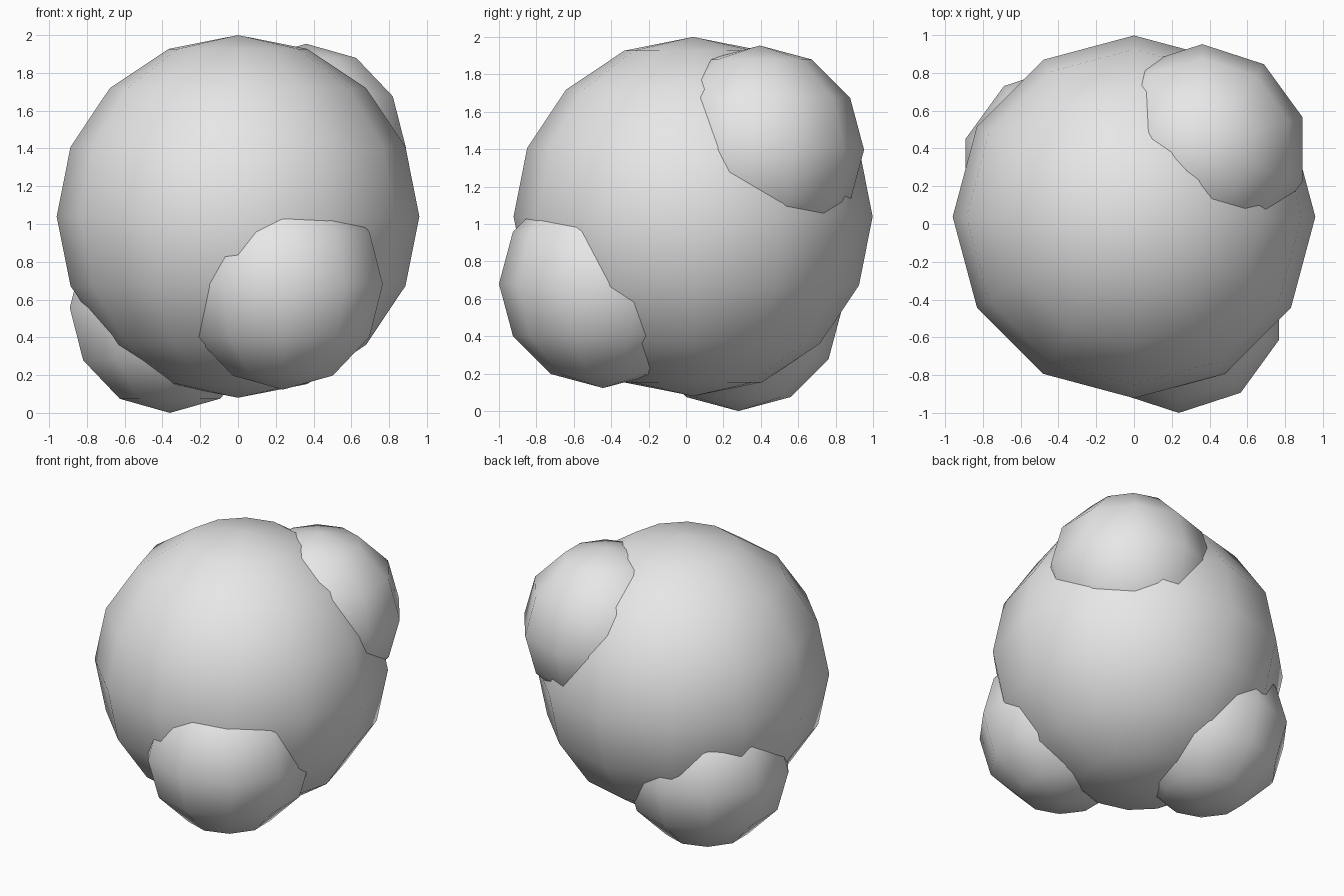
import bpy

if "Cube" in bpy.data.objects:
    bpy.data.objects.remove(bpy.data.objects["Cube"])

# One flat grey for the whole model
grey = bpy.data.materials.new("light_grey")
grey.diffuse_color = (0.8, 0.8, 0.8, 1.0)
grey.use_nodes = True
grey.node_tree.nodes["Principled BSDF"].inputs["Base Color"].default_value = grey.diffuse_color


def ball(name, centre, radius, segments, rings):
    """Smooth-shaded low-poly sphere with upright poles."""
    bpy.ops.mesh.primitive_uv_sphere_add(
        segments=segments, ring_count=rings, radius=radius, location=centre)
    obj = bpy.context.object
    obj.name = name
    obj.data.materials.append(grey)
    bpy.ops.object.shade_smooth()
    return obj


# Main body
ball("body", (0.0, 0.038, 1.04), 0.96, 12, 8)

# Three equal lumps sunk into the body
LUMPS = {
    "upper_right_lump": (0.361, 0.395, 1.397),
    "front_lump": (0.237, -0.443, 0.68),
    "lower_left_lump": (-0.361, 0.28, 0.557),
}
for name, centre in LUMPS.items():
    ball(name, centre, 0.557, 10, 6)
